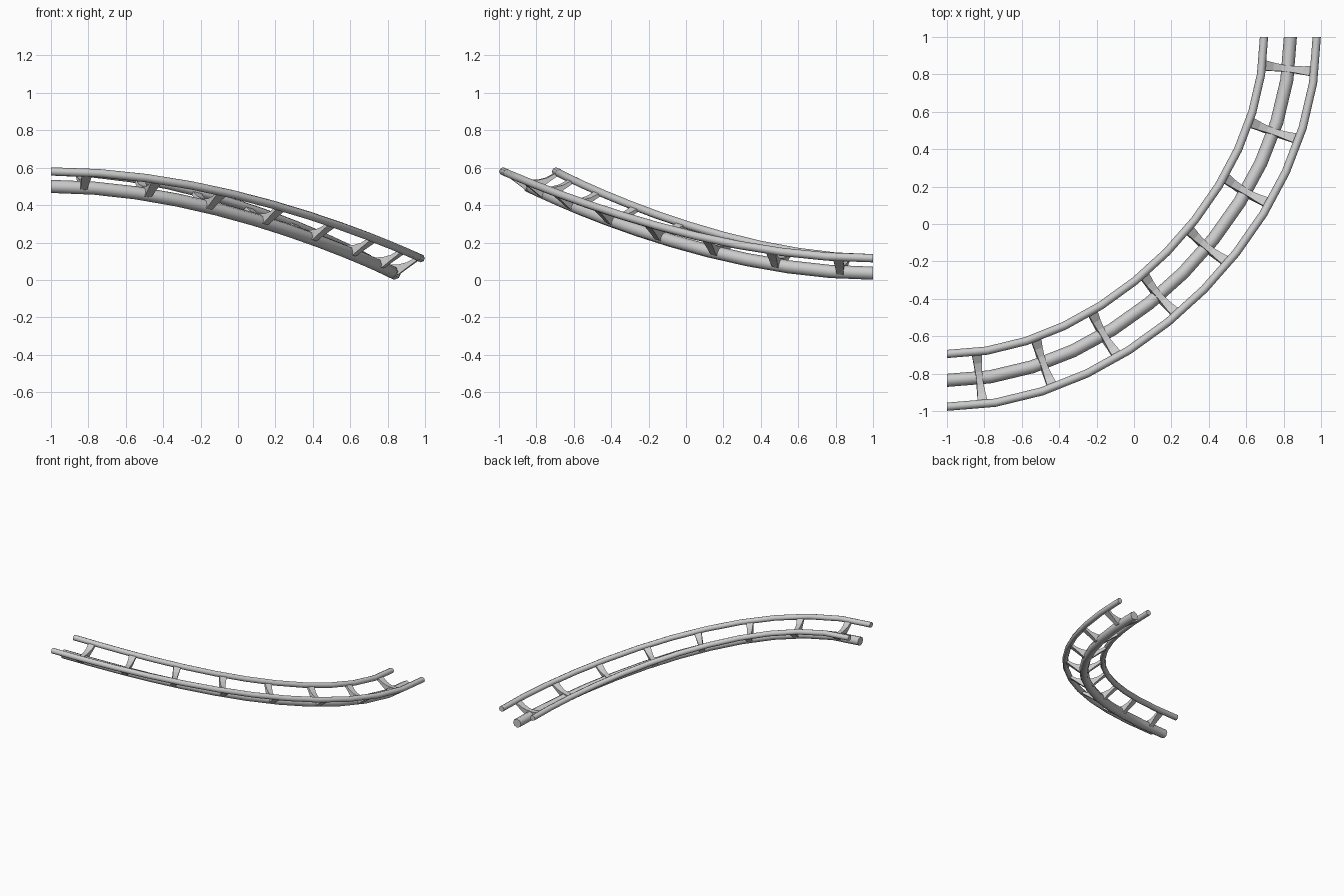
import bpy, bmesh, math
from mathutils import Vector

if "Cube" in bpy.data.objects:
    bpy.data.objects.remove(bpy.data.objects["Cube"])

E = 0.836            # spine distance from centre at both ends
H = (1 + E) / 2      # bezier handle length
Z0, Z1 = 0.50, 0.036
P = [Vector((-1, -E, Z0)), Vector((-1 + H, -E, Z0)),
     Vector((E, 1 - H, Z1)), Vector((E, 1, Z1))]


def frame(t):
    """Point, side (outward) and up vectors on the track path."""
    s = 1 - t
    p = P[0]*s**3 + P[1]*3*s*s*t + P[2]*3*s*t*t + P[3]*t**3
    d = ((P[1]-P[0])*s*s + (P[2]-P[1])*2*s*t + (P[3]-P[2])*t*t).normalized()
    side = d.cross(Vector((0, 0, 1))).normalized()
    return p, side, side.cross(d).normalized(), d


def finish(bm, name, smooth):
    bmesh.ops.recalc_face_normals(bm, faces=bm.faces)
    me = bpy.data.meshes.new(name)
    bm.to_mesh(me)
    bm.free()
    ob = bpy.data.objects.new(name, me)
    bpy.context.collection.objects.link(ob)
    if smooth:
        bpy.ops.object.select_all(action='DESELECT')
        ob.select_set(True)
        bpy.context.view_layer.objects.active = ob
        bpy.ops.object.shade_smooth_by_angle(angle=math.radians(50))


def tube(name, off, rise, r, sides=8, steps=12):
    """Sweep a round section along the path with a sideways offset."""
    bm = bmesh.new()
    rings = []
    for i in range(steps + 1):
        p, side, up, d = frame(i / steps)
        c = p + side*off + up*rise
        rings.append([bm.verts.new(c + side*r*math.cos(a) + up*r*math.sin(a))
                      for a in (2*math.pi*k/sides for k in range(sides))])
    for a, b in zip(rings, rings[1:]):
        for k in range(sides):
            n = (k + 1) % sides
            bm.faces.new((a[k], a[n], b[n], b[k]))
    bm.faces.new(rings[0])
    bm.faces.new(rings[-1])
    finish(bm, name, True)


# spine and running rails
tube("spine", 0, 0, 0.035)
tube("outer_rail", 0.141, 0.08, 0.022)
tube("inner_rail", -0.141, 0.08, 0.022)

# cross ties: dished brackets, wider at the rails (offset, top, bottom, half width)
half = [(0.0, 0.040, -0.015, 0.017), (0.035, 0.041, -0.012, 0.018),
        (0.080, 0.052, 0.022, 0.022), (0.135, 0.082, 0.062, 0.028)]
stations = [(-x, a, b, w) for x, a, b, w in half[:0:-1]] + half
for i in range(8):
    p, side, up, d = frame((i + 0.5) / 8)
    bm = bmesh.new()
    rings = [[bm.verts.new(p + side*x + up*z + d*s*w)
              for z, s in ((a, 1), (a, -1), (b, -1), (b, 1))]
             for x, a, b, w in stations]
    for a, b in zip(rings, rings[1:]):
        for k in range(4):
            n = (k + 1) % 4
            bm.faces.new((a[k], a[n], b[n], b[k]))
    bm.faces.new(rings[0])
    bm.faces.new(rings[-1])
    finish(bm, f"cross_tie_{i + 1}", False)
